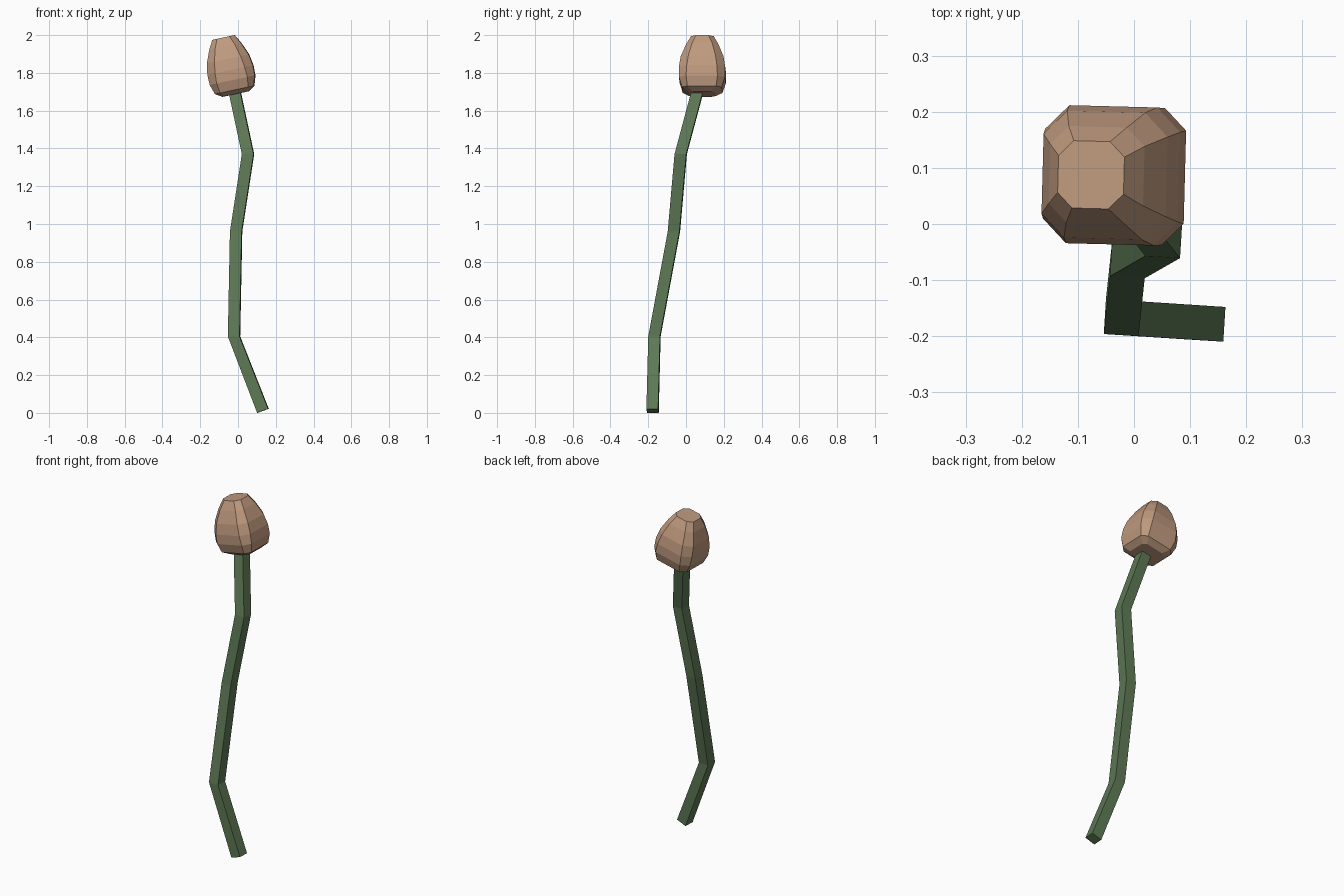
import bpy, bmesh
from math import radians
from mathutils import Matrix, Vector

if "Cube" in bpy.data.objects:
    bpy.data.objects.remove(bpy.data.objects["Cube"])


def loft(name, rings, color):
    """Skin equal-sized rings of points and cap both ends, flat shaded."""
    bm = bmesh.new()
    loops = [[bm.verts.new(p) for p in ring] for ring in rings]
    n = len(loops[0])
    for a, b in zip(loops, loops[1:]):
        for i in range(n):
            j = (i + 1) % n
            bm.faces.new((a[i], a[j], b[j], b[i]))
    bm.faces.new(loops[0][::-1])
    bm.faces.new(loops[-1])
    bmesh.ops.recalc_face_normals(bm, faces=bm.faces[:])
    mesh = bpy.data.meshes.new(name)
    bm.to_mesh(mesh)
    bm.free()
    obj = bpy.data.objects.new(name, mesh)
    bpy.context.collection.objects.link(obj)
    mat = bpy.data.materials.new(name + "_colour")
    mat.diffuse_color = (*color, 1)
    mat.use_nodes = True
    mat.node_tree.nodes["Principled BSDF"].inputs["Base Color"].default_value = mat.diffuse_color
    mesh.materials.append(mat)
    return obj


# Stem: square section along a crooked path; the foot is cut square to it
r = 0.031
square = [(-r, -r), (r, -r), (r, r), (-r, r)]
path = [  # x, y, z, tilt
    (0.132, -0.177, 0.011, -20),
    (-0.021, -0.167, 0.405, 0),
    (-0.010, -0.064, 0.960, 0),
    (0.053, -0.028, 1.370, 0),
    (-0.026, 0.071, 1.740, 0),
]
stem_rings = []
for x, y, z, tilt in path:
    rot = Matrix.Rotation(radians(-3.5), 3, 'Z') @ Matrix.Rotation(radians(tilt), 3, 'Y')
    stem_rings.append([Vector((x, y, z)) + rot @ Vector((u, v, 0)) for u, v in square])
loft("stem", stem_rings, (0.11, 0.19, 0.09))

# Bud: stacked octagons (height, half width, half length of flat side), leaning left
profile = [(0.0, 0.070, 0.050), (0.022, 0.105, 0.076), (0.075, 0.122, 0.083),
           (0.130, 0.123, 0.080), (0.190, 0.113, 0.071), (0.258, 0.086, 0.053),
           (0.306, 0.060, 0.033)]
lean = (Matrix.Translation((-0.013, 0.086, 1.688))
        @ Matrix.Rotation(radians(-1.5), 4, 'Z') @ Matrix.Rotation(radians(-12), 4, 'Y'))
bud_rings = []
for h, w, c in profile:
    octagon = [(w, -c), (w, c), (c, w), (-c, w), (-w, c), (-w, -c), (-c, -w), (c, -w)]
    bud_rings.append([lean @ Vector((u, v, h)) for u, v in octagon])
loft("bud", bud_rings, (0.52, 0.32, 0.21))
